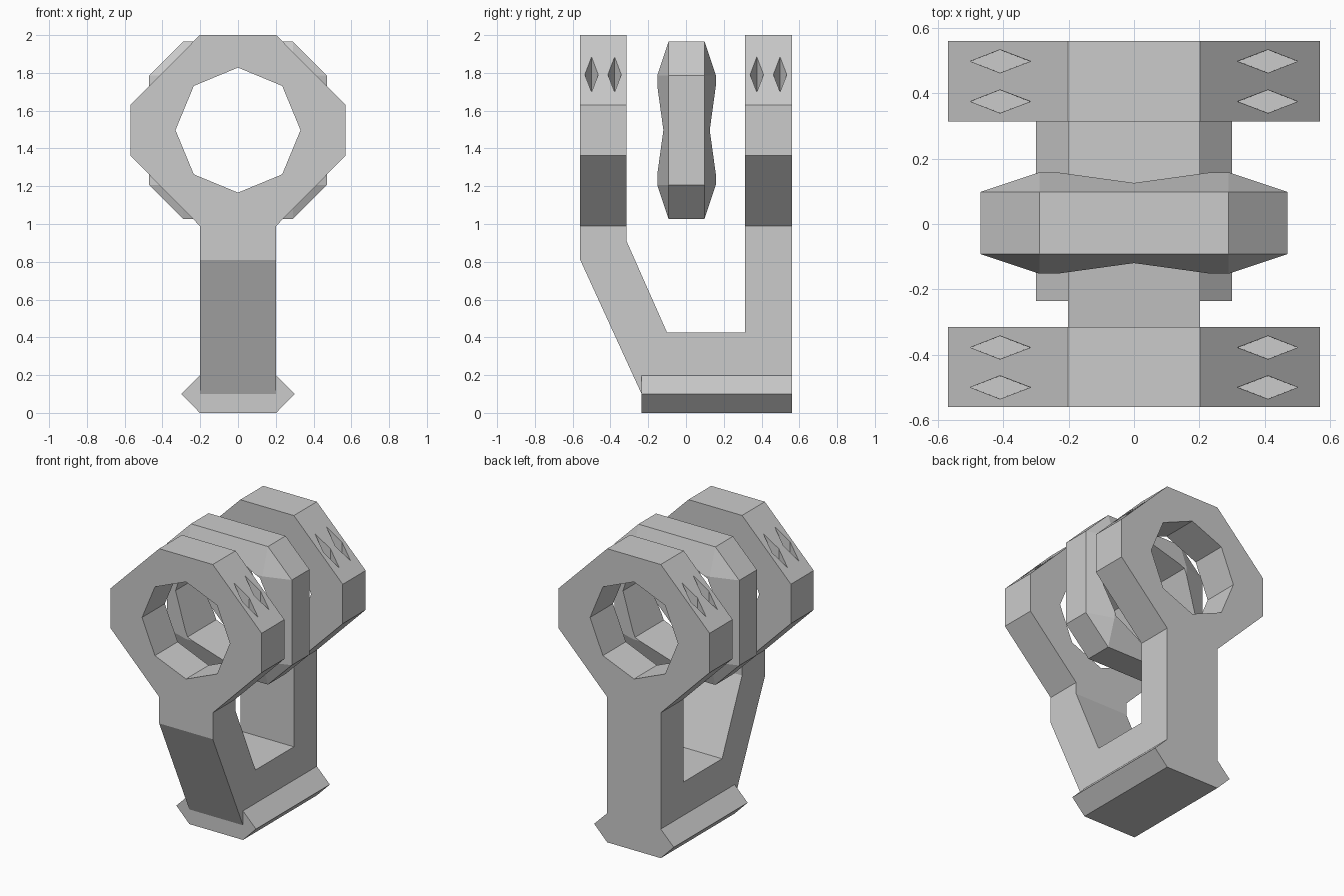
import bpy, bmesh, math
from mathutils import Vector

if "Cube" in bpy.data.objects:
    bpy.data.objects.remove(bpy.data.objects["Cube"])

CZ = 1.497  # height of the ring axis


def hull(name, points):
    """Convex solid from corner points."""
    bm = bmesh.new()
    for p in points:
        bm.verts.new(p)
    bmesh.ops.convex_hull(bm, input=bm.verts)
    bmesh.ops.dissolve_limit(bm, angle_limit=0.01, verts=bm.verts, edges=bm.edges)
    return finish(name, bm)


def prism(name, outline, offset):
    """Extrude a planar outline along an offset vector."""
    bm = bmesh.new()
    face = bm.faces.new([bm.verts.new(p) for p in outline])
    ext = bmesh.ops.extrude_face_region(bm, geom=[face], use_keep_orig=True)
    verts = [g for g in ext["geom"] if isinstance(g, bmesh.types.BMVert)]
    bmesh.ops.translate(bm, verts=verts, vec=Vector(offset))
    return finish(name, bm)


def finish(name, bm):
    bmesh.ops.recalc_face_normals(bm, faces=bm.faces)
    mesh = bpy.data.meshes.new(name)
    bm.to_mesh(mesh)
    bm.free()
    ob = bpy.data.objects.new(name, mesh)
    bpy.context.collection.objects.link(ob)
    return ob


def boolean(ob, tool, operation):
    """Apply a boolean and remove the tool object."""
    tool.hide_render = True
    mod = ob.modifiers.new("bool", 'BOOLEAN')
    mod.operation, mod.solver, mod.object = operation, 'EXACT', tool
    bpy.context.view_layer.objects.active = ob
    bpy.ops.object.modifier_apply(modifier=mod.name)
    bpy.data.objects.remove(tool)


def bore(radius, y0, y1):
    """Eight-sided hole cutter along y."""
    angles = [i * math.pi / 4 for i in range(8)]
    pts = [(radius * math.cos(a), y0, CZ + radius * math.sin(a)) for a in angles]
    return prism("bore_cutter", pts, (0, y1 - y0, 0))


# U-shaped bracket with one slanted arm
arm = [(-0.56, 1.05), (-0.56, 0.81), (-0.235, 0.1), (-0.235, 0), (0.56, 0),
       (0.56, 1.05), (0.313, 1.05), (0.313, 0.425), (-0.1, 0.425),
       (-0.315, 0.91), (-0.315, 1.05)]
bracket = prism("bracket", [(-0.202, y, z) for y, z in arm], (0.404, 0, 0))

# Flared foot
foot = [(-0.202, 0), (0.202, 0), (0.3, 0.1), (0.202, 0.198), (-0.202, 0.198), (-0.3, 0.1)]
boolean(bracket, prism("foot", [(x, -0.235, z) for x, z in foot], (0, 0.795, 0)), 'UNION')

# Two outer rings
octagon = [(0.202, 2), (0.57, 1.63), (0.57, 1.362), (0.202, 0.99)]
octagon += [(-x, z) for x, z in reversed(octagon)]
for y0, y1 in ((-0.56, -0.315), (0.313, 0.56)):
    boolean(bracket, prism("outer_ring", [(x, y0, z) for x, z in octagon], (0, y1 - y0, 0)), 'UNION')
    boolean(bracket, bore(0.331, y0 - 0.05, y1 + 0.05), 'DIFFERENCE')

# Diamond sockets in the upper slopes
for side in (-1, 1):
    for y in (-0.5, -0.378, 0.375, 0.498):
        pts = []
        for z, s in ((2.1, 1.0), (1.62, 0.94)):
            for dx, dy in ((0.096, 0), (0, 0.037), (-0.096, 0), (0, -0.037)):
                pts.append((side * 0.41 + dx * s, y + dy * s, z))
        boolean(bracket, hull("socket_cutter", pts), 'DIFFERENCE')

# Floating middle ring: bevelled block with a bored hole
a, b, d, e = 0.47, 0.29, 0.155, 0.095
corners = [(sx * x, 0.003 + sy * y, CZ + sz * z)
           for x, y, z in ((a, e, b), (b, d, b), (b, e, a))
           for sx in (-1, 1) for sy in (-1, 1) for sz in (-1, 1)]
middle = hull("middle_ring", corners)
boolean(middle, bore(0.387, -0.3, 0.3), 'DIFFERENCE')
